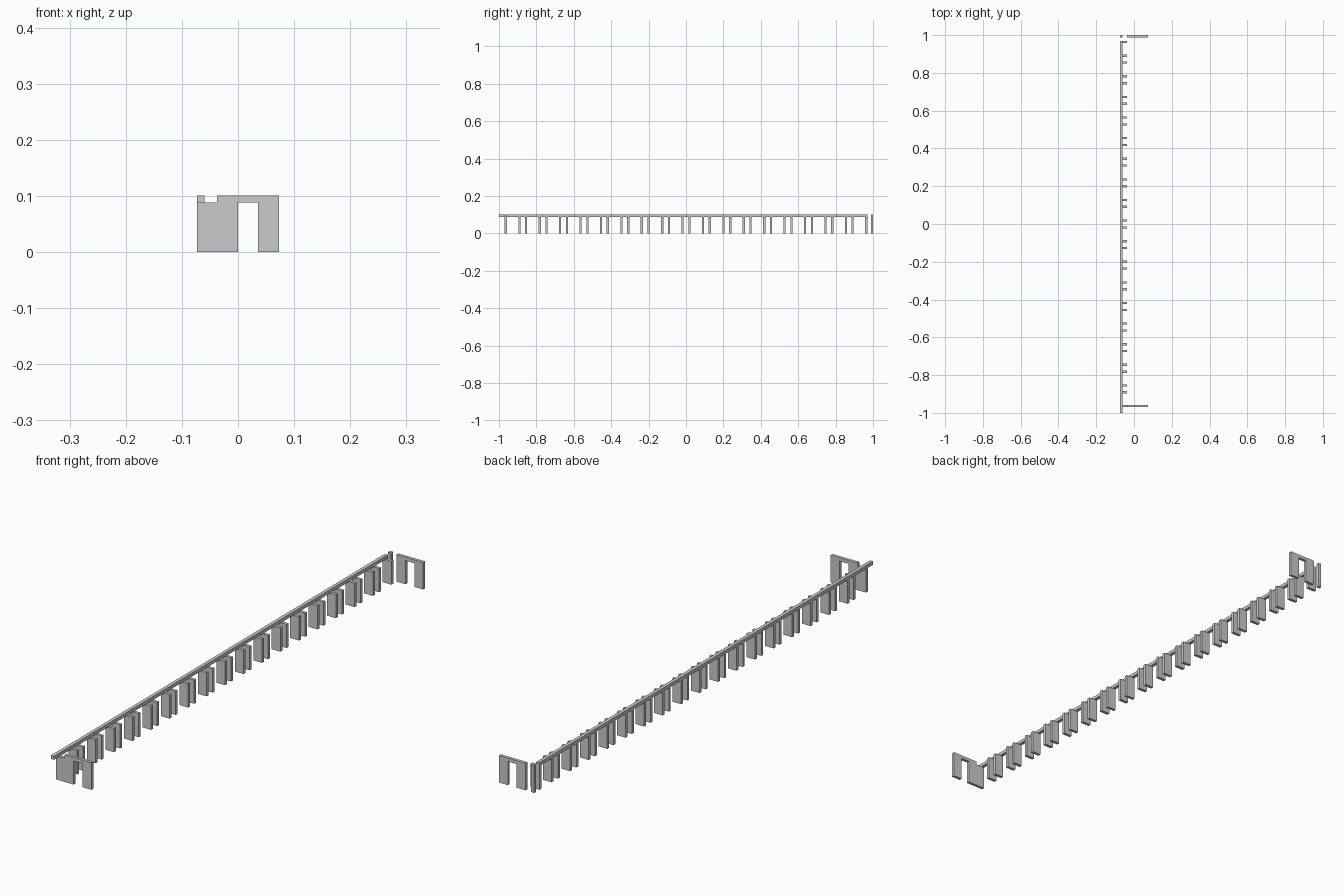
import bpy, bmesh

if "Cube" in bpy.data.objects:
    bpy.data.objects.remove(bpy.data.objects["Cube"])

X0, X1 = -0.073, 0.073      # overall width
RAIL_X, FIN_X = -0.06, -0.037
BEAM_Z, TOP = 0.0882, 0.101  # underside and top of the beam
T = 0.0115                  # wall thickness
DOOR = (0.0, 0.036)


def slab(name, profile, y, depth):
    """Extrude an x-z outline along y, centred on y."""
    bm = bmesh.new()
    face = bm.faces.new([bm.verts.new((x, y - depth / 2, z)) for x, z in profile])
    out = bmesh.ops.extrude_face_region(bm, geom=[face])
    moved = [v for v in out["geom"] if isinstance(v, bmesh.types.BMVert)]
    bmesh.ops.translate(bm, verts=moved, vec=(0, depth, 0))
    bmesh.ops.recalc_face_normals(bm, faces=bm.faces)
    mesh = bpy.data.meshes.new(name)
    bm.to_mesh(mesh)
    bm.free()
    obj = bpy.data.objects.new(name, mesh)
    bpy.context.collection.objects.link(obj)
    return obj


def rect(xa, xb, za, zb):
    return [(xa, za), (xb, za), (xb, zb), (xa, zb)]


doorway = [(DOOR[0], 0), (DOOR[0], BEAM_Z), (DOOR[1], BEAM_Z), (DOOR[1], 0),
           (X1, 0), (X1, TOP), (FIN_X, TOP)]
fin = rect(X0, FIN_X, 0, BEAM_Z)
pitch, half_gap = 0.1091, 0.0182
end_y = 9 * pitch - half_gap

# Long top rail
slab("top_rail", rect(X0, RAIL_X, BEAM_Z, TOP), (end_y + T / 2 - 1) / 2, end_y + T / 2 + 1)

# Paired fins under the rail
for i in range(-8, 9):
    for side in (-1, 1):
        slab("fin", fin, i * pitch + side * half_gap, T)
slab("end_fin", fin, end_y, T)

# Front wall with doorway, stepped down to meet the rail
slab("front_wall", [(X0, 0)] + doorway + [(FIN_X, BEAM_Z), (X0, BEAM_Z)], -end_y, T)

# Back wall with doorway and its separate post
slab("back_wall", [(FIN_X, 0)] + doorway, 1 - T / 2, T)
slab("back_post", rect(X0, RAIL_X, 0, TOP), 1 - T / 2, T)
